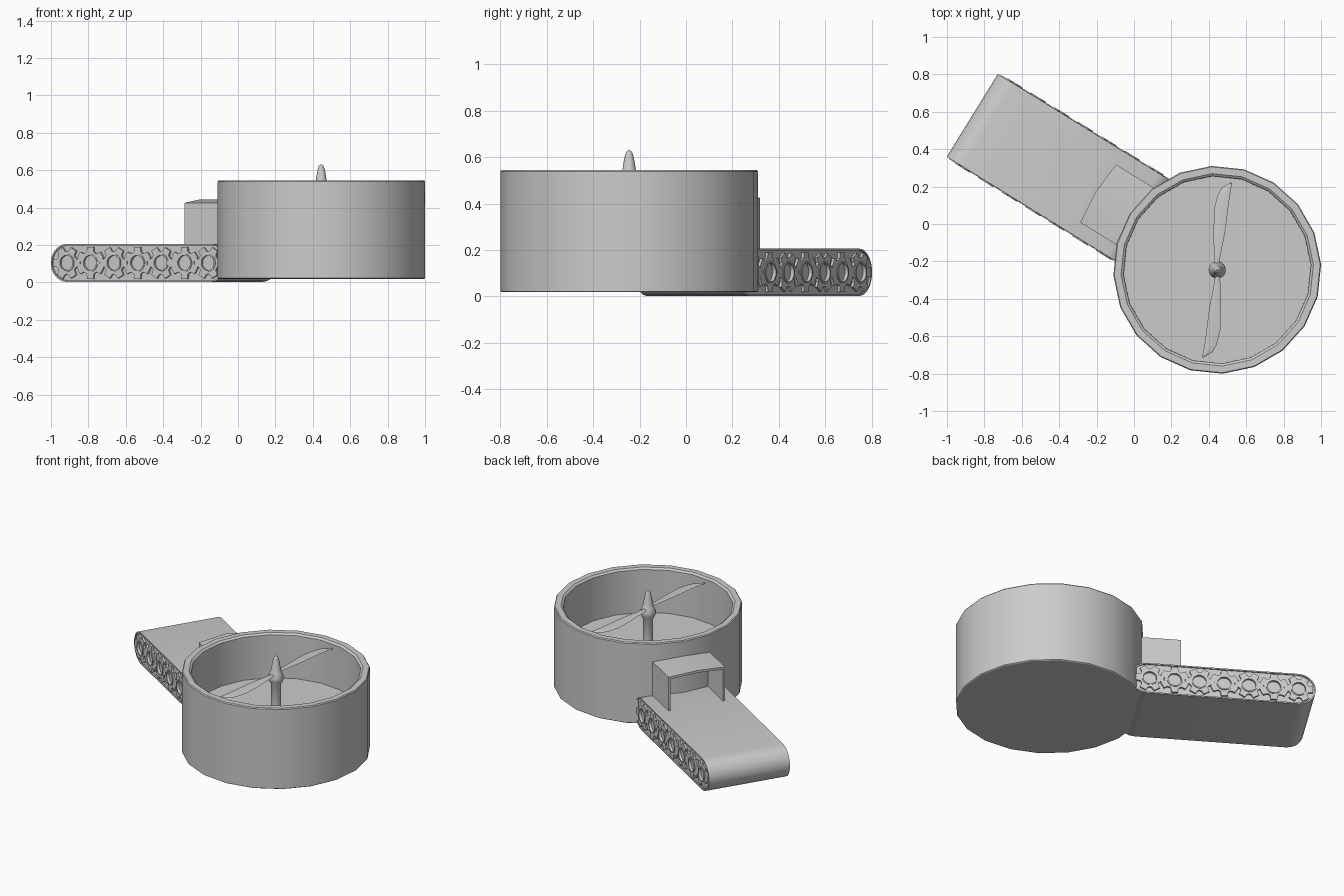
import bpy, math
from mathutils import Matrix, Vector

if "Cube" in bpy.data.objects:
    bpy.data.objects.remove(bpy.data.objects["Cube"])

TUB = Vector((0.445, -0.245, 0))
# arm frame: x runs from the outer tip towards the tub, y across the belt
ARM = Matrix.Translation((-0.863, 0.58, 0)) @ Matrix.Rotation(math.radians(-31.7), 4, 'Z')


def make(name, verts, faces, matrix=Matrix(), angle=30):
    me = bpy.data.meshes.new(name)
    me.from_pydata(verts, [], faces)
    ob = bpy.data.objects.new(name, me)
    bpy.context.collection.objects.link(ob)
    ob.matrix_world = matrix
    bpy.ops.object.select_all(action='DESELECT')
    ob.select_set(True)
    bpy.context.view_layer.objects.active = ob
    bpy.ops.object.mode_set(mode='EDIT')
    bpy.ops.mesh.select_all(action='SELECT')
    bpy.ops.mesh.normals_make_consistent(inside=False)
    bpy.ops.object.mode_set(mode='OBJECT')
    bpy.ops.object.shade_smooth_by_angle(angle=math.radians(angle))
    return ob


def lathe(name, profile, n, offset=0.0):
    """Spin (radius, z) points around the tub axis, capping both ends."""
    verts, faces = [], []
    for r, z in profile:
        for i in range(n):
            a = math.radians(offset) + math.tau * i / n
            verts.append((r * math.cos(a), r * math.sin(a), z))
    for k in range(len(profile) - 1):
        for i in range(n):
            j = (i + 1) % n
            faces.append((k*n + i, k*n + j, k*n + n + j, k*n + n + i))
    faces.append(tuple(range(n)))
    faces.append(tuple(range((len(profile) - 1) * n, len(profile) * n)))
    return make(name, verts, faces, Matrix.Translation(TUB))


def prism(name, pts, half):
    """Extrude an (x, z) outline across the arm."""
    n = len(pts)
    verts = [(x, y, z) for y in (-half, half) for x, z in pts]
    faces = [tuple(range(n)), tuple(range(n, 2*n))]
    faces += [(i, (i+1) % n, n + (i+1) % n, n + i) for i in range(n)]
    return make(name, verts, faces, ARM)


def tube(name, outer, inner, half):
    """Hollow prism across the arm between two matching (x, z) loops."""
    n = len(outer)
    verts = [(x, y, z) for loop in (outer, inner) for y in (-half, half) for x, z in loop]
    faces = []
    for i in range(n):
        j = (i + 1) % n
        for a, b in ((0, 1), (1, 3), (3, 2), (2, 0)):
            faces.append((a*n + i, a*n + j, b*n + j, b*n + i))
    return make(name, verts, faces, ARM)


def stadium(r, x0=0.10, x1=1.005, z=0.104, seg=10):
    pts = []
    for c, start in ((x1, -90), (x0, 90)):
        for i in range(seg + 1):
            a = math.radians(start + 180 * i / seg)
            pts.append((c + r * math.cos(a), z + r * math.sin(a)))
    return pts


# round tub with a raised inner floor
lathe("tub", [(0.550, 0.018), (0.556, 0.022), (0.556, 0.538), (0.551, 0.544),
              (0.515, 0.544), (0.502, 0.534), (0.500, 0.255)], 20, 3)

# spindle with pointed nose
lathe("spindle", [(0.034, 0.25), (0.030, 0.30), (0.030, 0.45), (0.044, 0.475), (0.046, 0.50),
                  (0.036, 0.525), (0.029, 0.545), (0.021, 0.595), (0.013, 0.622), (0.004, 0.63)], 20)

# two thin propeller blades: (distance, left edge, right edge)
stations = [(0.02, -0.014, 0.008), (0.10, -0.018, 0.022), (0.20, -0.020, 0.042),
            (0.33, -0.016, 0.058), (0.40, 0.003, 0.068), (0.44, 0.025, 0.075), (0.468, 0.074, 0.080)]
bv, bf = [], []
for d, l, r in stations:
    m = (l + r) / 2
    p = -0.04 * (r - l)
    for x, z in ((l, p), (m, 0.005), (r, -p), (m, -0.005)):
        bv.append((x, d, 0.518 + z))
for k in range(len(stations) - 1):
    for i in range(4):
        j = (i + 1) % 4
        bf.append((k*4 + i, k*4 + j, k*4 + 4 + j, k*4 + 4 + i))
bf += [(0, 1, 2, 3), tuple(range(len(bv) - 4, len(bv)))]
for i in range(2):
    make(f"blade_{i+1}", bv, bf, Matrix.Translation(TUB) @ Matrix.Rotation(math.pi * i, 4, 'Z'))

# conveyor belt loop and shallowly recessed core
tube("belt", stadium(0.102), stadium(0.094), 0.260)
prism("belt_core", stadium(0.0945), 0.252)

# row of meshing six-toothed drive gears, each with a bore and a collar
STEPS = ((-30, 0.060), (-20, 0.064), (-13, 0.087), (13, 0.087), (20, 0.064))


def circle(cx, r, angles):
    return [(cx + r * math.cos(a), 0.104 + r * math.sin(a)) for a in angles]


for k in range(7):
    cx = 0.10 + 0.148 * k
    outer, angles = [], []
    for t in range(6):
        for a, r in STEPS:
            a = math.radians(a + 60 * t + 30 * (k % 2))
            angles.append(a)
            outer += circle(cx, r, [a])
    tube(f"gear_{k+1}", outer, circle(cx, 0.040, angles), 0.264)
    tube(f"gear_collar_{k+1}", circle(cx, 0.048, angles), circle(cx, 0.040, angles), 0.268)

# open hood over the belt where it meets the tub
outer = [(-0.184, 0.19), (-0.184, 0.425), (0, 0.443), (0.180, 0.425), (0.180, 0.19)]
inner = [(-0.170, 0.19), (-0.170, 0.411), (0, 0.428), (0.166, 0.411), (0.166, 0.19)]
section = outer + inner[::-1]
n = len(section)
hv = [((0.774 + 0.09 * abs(y) if x == 0 else 1.03), y, z) for x in (0, 1) for y, z in section]
hf = [(i, (i+1) % n, n + (i+1) % n, n + i) for i in range(n)]
for e in (0, n):
    hf += [(e + i, e + i + 1, e + n - 2 - i, e + n - 1 - i) for i in range(4)]
make("hood", hv, hf, ARM)
